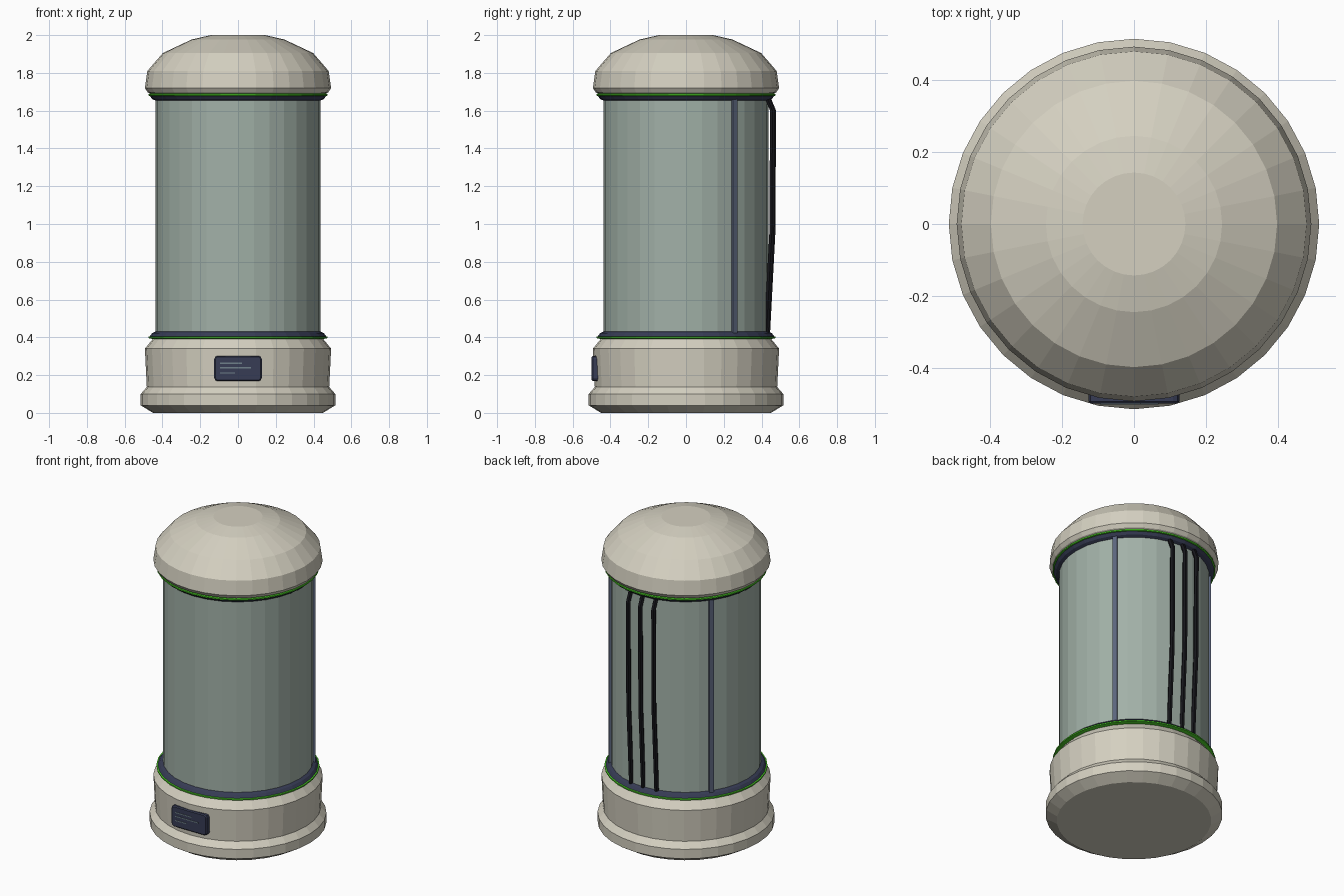
import bpy, bmesh, math
from mathutils import Vector, Matrix

cube = bpy.data.objects.get("Cube")
if cube:
    bpy.data.objects.remove(cube, do_unlink=True)

SIDES = 32
MIRROR_SUM = 2.084   # lower and upper trim rings mirror about half this height


def material(name, rgb):
    mat = bpy.data.materials.new(name)
    mat.use_nodes = True
    mat.diffuse_color = (*rgb, 1)
    bsdf = mat.node_tree.nodes["Principled BSDF"]
    bsdf.inputs["Base Color"].default_value = (*rgb, 1)
    bsdf.inputs["Roughness"].default_value = 0.6
    return mat


bone = material("bone_shell", (0.66, 0.63, 0.53))
glass = material("grey_green_glass", (0.36, 0.44, 0.39))
navy = material("dark_navy", (0.038, 0.045, 0.09))
slate = material("slate_blue", (0.105, 0.13, 0.205))
green = material("bright_green", (0.07, 0.62, 0.02))
black = material("cable_black", (0.008, 0.008, 0.011))
pale = material("pale_readout", (0.16, 0.22, 0.26))


def finish(bm, name, mat):
    bmesh.ops.recalc_face_normals(bm, faces=bm.faces)
    mesh = bpy.data.meshes.new(name)
    bm.to_mesh(mesh)
    bm.free()
    mesh.materials.append(mat)
    obj = bpy.data.objects.new(name, mesh)
    bpy.context.collection.objects.link(obj)
    return obj


def bridge(bm, loops):
    """Skin a list of vertex loops and close both ends."""
    for low, high in zip(loops, loops[1:]):
        n = len(low)
        for i in range(n):
            j = (i + 1) % n
            bm.faces.new((low[i], low[j], high[j], high[i]))
    bm.faces.new(loops[0][::-1])
    bm.faces.new(loops[-1])


def lathe(name, profile, mat):
    """Turn a (radius, height) profile around the vertical axis."""
    bm = bmesh.new()
    loops = []
    for r, z in profile:
        angles = [math.tau * i / SIDES for i in range(SIDES)]
        loops.append([bm.verts.new((r * math.cos(a), r * math.sin(a), z)) for a in angles])
    bridge(bm, loops)
    return finish(bm, name, mat)


def box(name, size, centre, mat, turn=0.0, bevel=0.0):
    bm = bmesh.new()
    bmesh.ops.create_cube(bm, size=1)
    bmesh.ops.scale(bm, vec=size, verts=bm.verts)
    if bevel:
        # round the corners seen from the front, then chamfer the front rim
        upright = [e for e in bm.edges
                   if abs(e.verts[0].co.y - e.verts[1].co.y) > size[1] / 2]
        bmesh.ops.bevel(bm, geom=upright, offset=bevel, segments=2,
                        profile=0.5, affect='EDGES')
        front = [e for e in bm.edges if all(v.co.y < 0 for v in e.verts)]
        bmesh.ops.bevel(bm, geom=front, offset=bevel / 3, segments=1, affect='EDGES')
    bmesh.ops.translate(bm, vec=centre, verts=bm.verts)
    bmesh.ops.rotate(bm, cent=(0, 0, 0), matrix=Matrix.Rotation(turn, 3, 'Z'),
                     verts=bm.verts)
    return finish(bm, name, mat)


def cable(name, points, radius, mat, sides=6):
    """Tube of horizontal cross-sections along a near-vertical path."""
    bm = bmesh.new()
    loops = []
    for p in points:
        loops.append([bm.verts.new(Vector(p) + Vector((radius * math.cos(a),
                                                       radius * math.sin(a), 0)))
                      for a in (math.tau * i / sides for i in range(sides))])
    bridge(bm, loops)
    return finish(bm, name, mat)


# Pedestal, domed cap and glass tube
lathe("base", [(0.45, 0), (0.515, 0.04), (0.515, 0.10), (0.483, 0.137),
               (0.493, 0.34), (0.448, 0.395)], bone)
lathe("domed_cap", [(0.46, 1.688), (0.478, 1.697), (0.493, 1.72), (0.48, 1.81),
                    (0.398, 1.905), (0.245, 1.977), (0.143, 2.0)], bone)
lathe("glass_tube", [(0.437, 0.40), (0.437, 1.684)], glass)

# Trim rings at both ends of the tube
collar = [(0.468, 0.404), (0.455, 0.422), (0.438, 0.43)]
glow = [(0.455, 0.392), (0.475, 0.396), (0.475, 0.404), (0.455, 0.408)]
for end in ("lower", "upper"):
    for part, profile, mat in (("collar", collar, navy), ("glow_ring", glow, green)):
        if end == "upper":
            profile = [(r, MIRROR_SUM - z) for r, z in profile]
        lathe(f"{end}_{part}", profile, mat)

# Slim struts on the rear quarters
for side, degrees in (("left", 35.5), ("right", 144.5)):
    box(f"{side}_strut", (0.03, 0.028, 1.25), (0.435, 0, 1.042), slate,
        math.radians(degrees)) 

# Three cables down the back
for side, x in (("left", 0.09), ("middle", 0), ("right", -0.09)):
    inset = 0.006 if x else 0
    path = [(x, y - inset, z) for y, z in
            ((0.432, 0.42), (0.46, 0.95), (0.464, 1.60), (0.435, 1.67))]
    cable(f"{side}_cable", path, 0.015, black)

# Front display with readout lines
box("display_panel", (0.252, 0.04, 0.134), (0, -0.479, 0.235), navy, bevel=0.018)
for i, (end_x, z) in enumerate(((0.02, 0.263), (0.068, 0.239), (-0.016, 0.212))):
    start_x = -0.095
    box(f"readout_line_{i + 1}", (end_x - start_x, 0.004, 0.006),
        ((start_x + end_x) / 2, -0.4995, z), pale)
